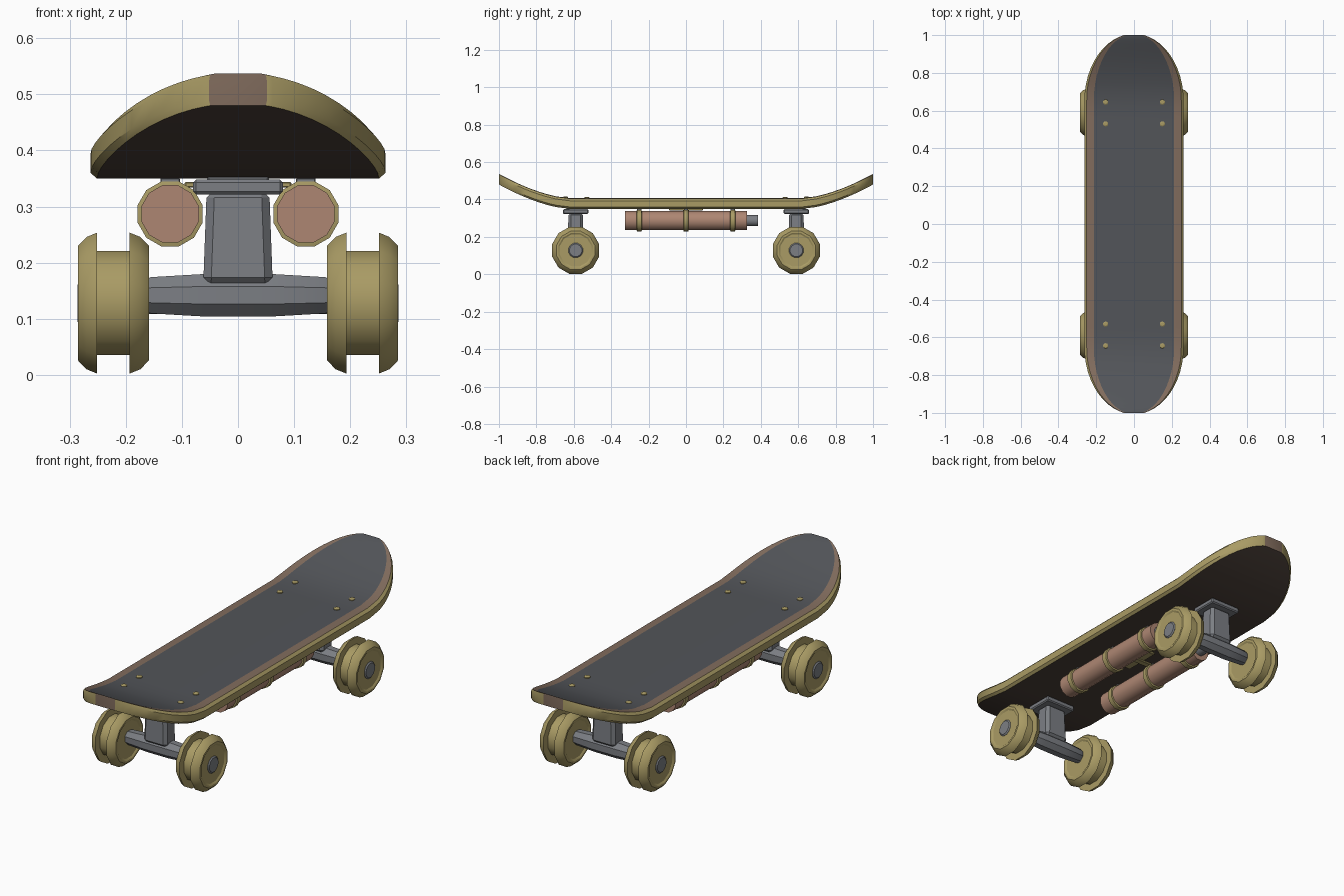
import bpy, bmesh
from math import sin, cos, pi, sqrt, radians
from mathutils import Matrix, Vector

if "Cube" in bpy.data.objects:
    bpy.data.objects.remove(bpy.data.objects["Cube"])


def mat(name, c):
    m = bpy.data.materials.new(name)
    m.diffuse_color = (*c, 1)
    m.use_nodes = True
    m.node_tree.nodes["Principled BSDF"].inputs["Base Color"].default_value = m.diffuse_color
    return m


GOLD = mat("brass", (0.40, 0.33, 0.13))
COPPER = mat("copper", (0.42, 0.24, 0.17))
WOOD = mat("wood", (0.22, 0.15, 0.11))
DARK = mat("dark_wood", (0.07, 0.05, 0.04))
GRIP = mat("grip", (0.085, 0.09, 0.10))
STEEL = mat("steel", (0.2, 0.21, 0.23))


def finish(bm, name, mats, angle=32):
    bmesh.ops.recalc_face_normals(bm, faces=bm.faces)
    me = bpy.data.meshes.new(name)
    bm.to_mesh(me)
    bm.free()
    ob = bpy.data.objects.new(name, me)
    bpy.context.collection.objects.link(ob)
    for m in mats:
        me.materials.append(m)
    bpy.ops.object.select_all(action='DESELECT')
    ob.select_set(True)
    bpy.context.view_layer.objects.active = ob
    bpy.ops.object.shade_smooth_by_angle(angle=radians(angle))
    return ob


def lathe(name, prof, loc, axis, n, m, angle=32):
    """Revolve (axial, radius) points round an axis; end caps are filled."""
    bm = bmesh.new()
    rings = []
    for a, r in prof:
        ring = []
        for i in range(n):
            t = 2 * pi * (i + 0.5) / n
            u, v = r * cos(t), r * sin(t)
            p = {'X': (a, u, v), 'Y': (u, a, v), 'Z': (u, v, a)}[axis]
            ring.append(bm.verts.new(Vector(p) + Vector(loc)))
        rings.append(ring)
    for p, q in zip(rings, rings[1:]):
        for i in range(n):
            j = (i + 1) % n
            bm.faces.new((p[i], p[j], q[j], q[i]))
    bm.faces.new(rings[0])
    bm.faces.new(rings[-1])
    return finish(bm, name, [m], angle)


def box(name, loc, size, m, bevel=0.006, top=1.0):
    """Bevelled box whose top may taper."""
    bm = bmesh.new()
    bmesh.ops.create_cube(bm, size=1)
    for v in bm.verts:
        k = top if v.co.z > 0 else 1
        v.co = Vector((v.co.x * size[0] * k, v.co.y * size[1] * k, v.co.z * size[2])) + Vector(loc)
    bmesh.ops.bevel(bm, geom=bm.edges[:], offset=bevel, segments=1, affect='EDGES')
    return finish(bm, name, [m])


# deck: cross-sections swept along y, kicked up at both ends
def lift(y):
    t = max(0, (abs(y) - 0.62) / 0.38)
    return 0.13 * t ** 1.6


def half_width(y):
    s = max(0, (abs(y) - 0.65) / 0.357)
    return 0.263 * sqrt(1 - s * s)


half = [0.3, 0.55, 0.62] + [0.65 + 0.35 * sin(pi / 2 * i / 12) for i in range(1, 13)]
stations = [-y for y in reversed(half)] + [0] + half
bm = bmesh.new()
rows = []
for y in stations:
    w, z = half_width(y), lift(y)
    e = 0.045 * w
    right = [(w - e, 0.35), (w, 0.36), (w, 0.393), (w - e, 0.405), (w * 0.81, 0.407)]
    sec = right + [(-x, h) for x, h in reversed(right)]
    rows.append([bm.verts.new((x, y, h + z)) for x, h in sec])
slots = [0, 0, 0, 1, 2, 1, 0, 0, 0, 3]
for p, q in zip(rows, rows[1:]):
    for i in range(10):
        j = (i + 1) % 10
        f = bm.faces.new((p[i], p[j], q[j], q[i]))
        f.material_index = slots[i]
for r in (rows[0], rows[-1]):
    bm.faces.new(r).material_index = 1
finish(bm, "deck", [GOLD, WOOD, GRIP, DARK])

# deck bolts
for x in (-0.15, 0.15):
    for y in (-0.645, -0.53, 0.53, 0.645):
        z = lift(y)
        lathe("deck_bolt", [(0.40, 0.014), (0.411, 0.014), (0.414, 0.009)], (x, y, z), 'Z', 10, GOLD)

# trucks and wheels
wheel = [(-0.058, 0.045), (-0.058, 0.088), (-0.063, 0.096), (-0.063, 0.106), (-0.048, 0.122),
         (-0.029, 0.13), (-0.029, 0.096)]
wheel += [(-a, r) for a, r in reversed(wheel)]
for s in (-1, 1):
    y = 0.59 * s
    box("truck_baseplate", (0, y, 0.335), (0.16, 0.135, 0.026), STEEL, 0.005)
    box("truck_riser", (0, y, 0.348), (0.11, 0.10, 0.012), STEEL, 0.003)
    box("truck_post", (0, y, 0.245), (0.124, 0.085, 0.17), STEEL, 0.014, 0.9)
    lathe("truck_hanger", [(-0.165, 0.03), (-0.155, 0.035), (-0.06, 0.041), (0.06, 0.041),
                           (0.155, 0.035), (0.165, 0.03)], (0, y, 0.142), 'X', 8, STEEL)
    lathe("axle", [(-0.27, 0.02), (0.27, 0.02)], (0, y, 0.128), 'X', 12, STEEL)
    for t in (-1, 1):
        lathe("wheel", wheel, (0.222 * t, y, 0.128), 'X', 12, GOLD)
        lathe("wheel_hub", [(0.2 * t, 0.04), (0.281 * t, 0.04), (0.286 * t, 0.034)],
              (0, y, 0.128), 'X', 12, STEEL)

# twin canisters under the deck with bands, nozzles and mounts
for t in (-1, 1):
    c = (0.121 * t, 0, 0.287)
    lathe("canister", [(-0.325, 0.053), (0.325, 0.053)], c, 'Y', 12, COPPER)
    lathe("canister_nozzle", [(0.32, 0.03), (0.385, 0.03)], c, 'Y', 12, STEEL)
    for y in (-0.25, 0, 0.25):
        lathe("canister_band", [(y - 0.014, 0.052), (y - 0.012, 0.06), (y + 0.012, 0.06),
                                (y + 0.014, 0.052)], c, 'Y', 12, GOLD)
        box("canister_mount", (0.121 * t, y, 0.344), (0.035, 0.022, 0.014), STEEL, 0.002)

# centre bracket
box("centre_plate", (0, 0, 0.346), (0.10, 0.18, 0.012), GOLD, 0.003)
box("centre_crossbar", (0, 0, 0.339), (0.19, 0.03, 0.01), GOLD, 0.002)
